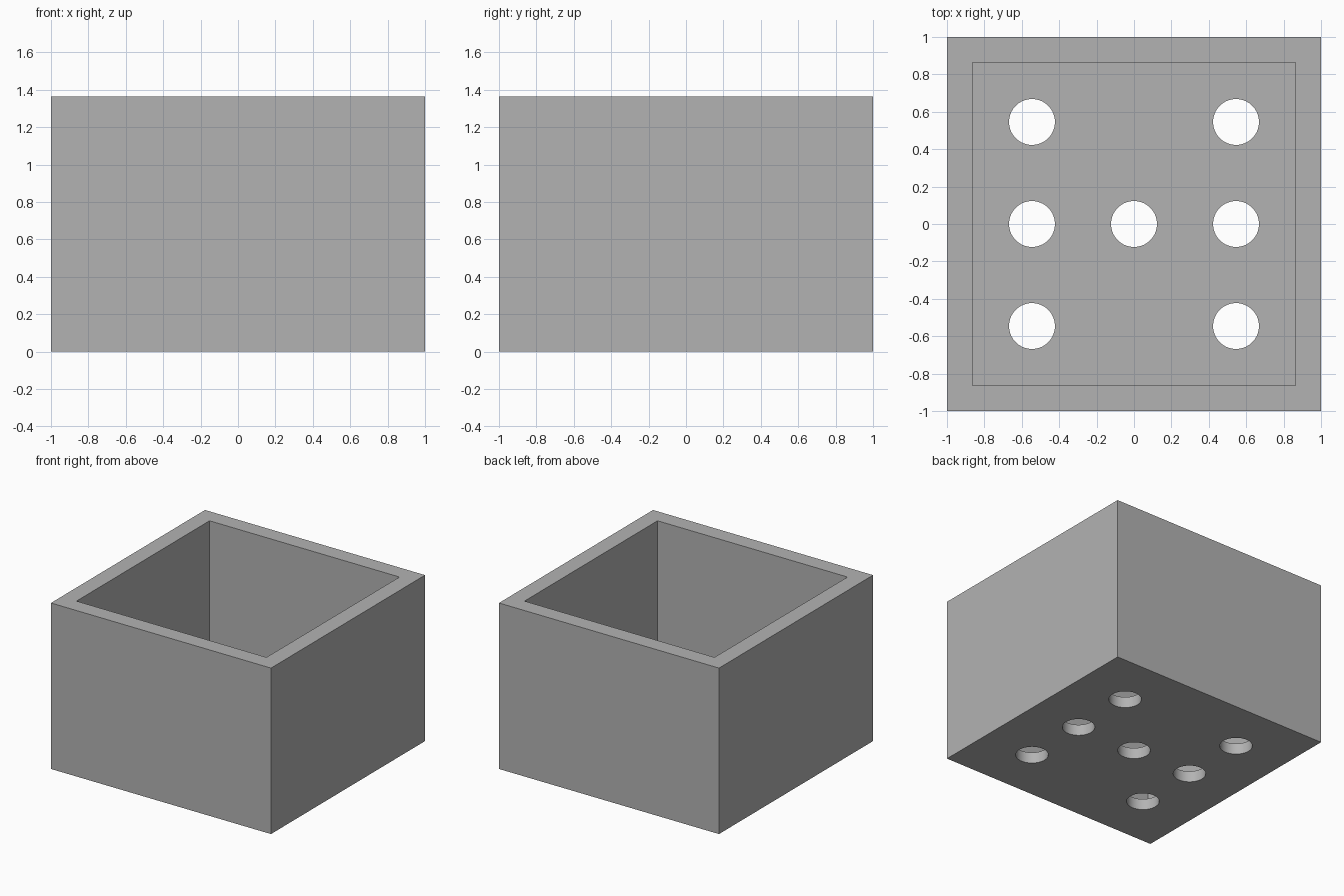
import bpy
import math

default_cube = bpy.data.objects.get("Cube")
if default_cube:
    bpy.data.objects.remove(default_cube, do_unlink=True)

UNIT = 1 / 11
HEIGHT = 15 * UNIT
WALL = 1.5 * UNIT
FLOOR = UNIT
HOLE_RADIUS = 1.35 * UNIT
HOLE_SPACING = 6 * UNIT

grey = bpy.data.materials.new("plain grey")
grey.use_nodes = True
colour = (0.45, 0.45, 0.45, 1)
grey.diffuse_color = colour
grey.node_tree.nodes["Principled BSDF"].inputs["Base Color"].default_value = colour


def add_block(name, width, bottom, top):
    bpy.ops.mesh.primitive_cube_add(size=1, location=(0, 0, (bottom + top) / 2))
    block = bpy.context.object
    block.name = name
    block.scale = (width, width, top - bottom)
    bpy.ops.object.transform_apply(location=True, rotation=False, scale=True)
    block.data.materials.append(grey)
    return block


def cut(target, cutter):
    cutter.hide_render = True
    modifier = target.modifiers.new("cut", "BOOLEAN")
    modifier.operation = "DIFFERENCE"
    modifier.solver = "EXACT"
    modifier.object = cutter
    bpy.ops.object.select_all(action="DESELECT")
    bpy.context.view_layer.objects.active = target
    target.select_set(True)
    bpy.ops.object.modifier_apply(modifier=modifier.name)
    bpy.data.objects.remove(cutter, do_unlink=True)


# Open box with an even wall
box = add_block("planter_box", 2, 0, HEIGHT)
cut(box, add_block("cavity_cutter", 2 - 2 * WALL, FLOOR, HEIGHT + WALL))

# Drainage holes: three along each side and one in the centre
holes = [(side, row) for side in (-1, 1) for row in (-1, 0, 1)] + [(0, 0)]
for column, row in holes:
    bpy.ops.mesh.primitive_cylinder_add(
        vertices=64, radius=HOLE_RADIUS, depth=4 * FLOOR,
        location=(column * HOLE_SPACING, row * HOLE_SPACING, FLOOR / 2))
    drill = bpy.context.object
    drill.name = "hole_cutter"
    drill.data.materials.append(grey)
    cut(box, drill)

# Round holes shade smooth, box edges stay crisp
bpy.context.view_layer.objects.active = box
box.select_set(True)
bpy.ops.object.shade_smooth_by_angle(angle=math.radians(30))
